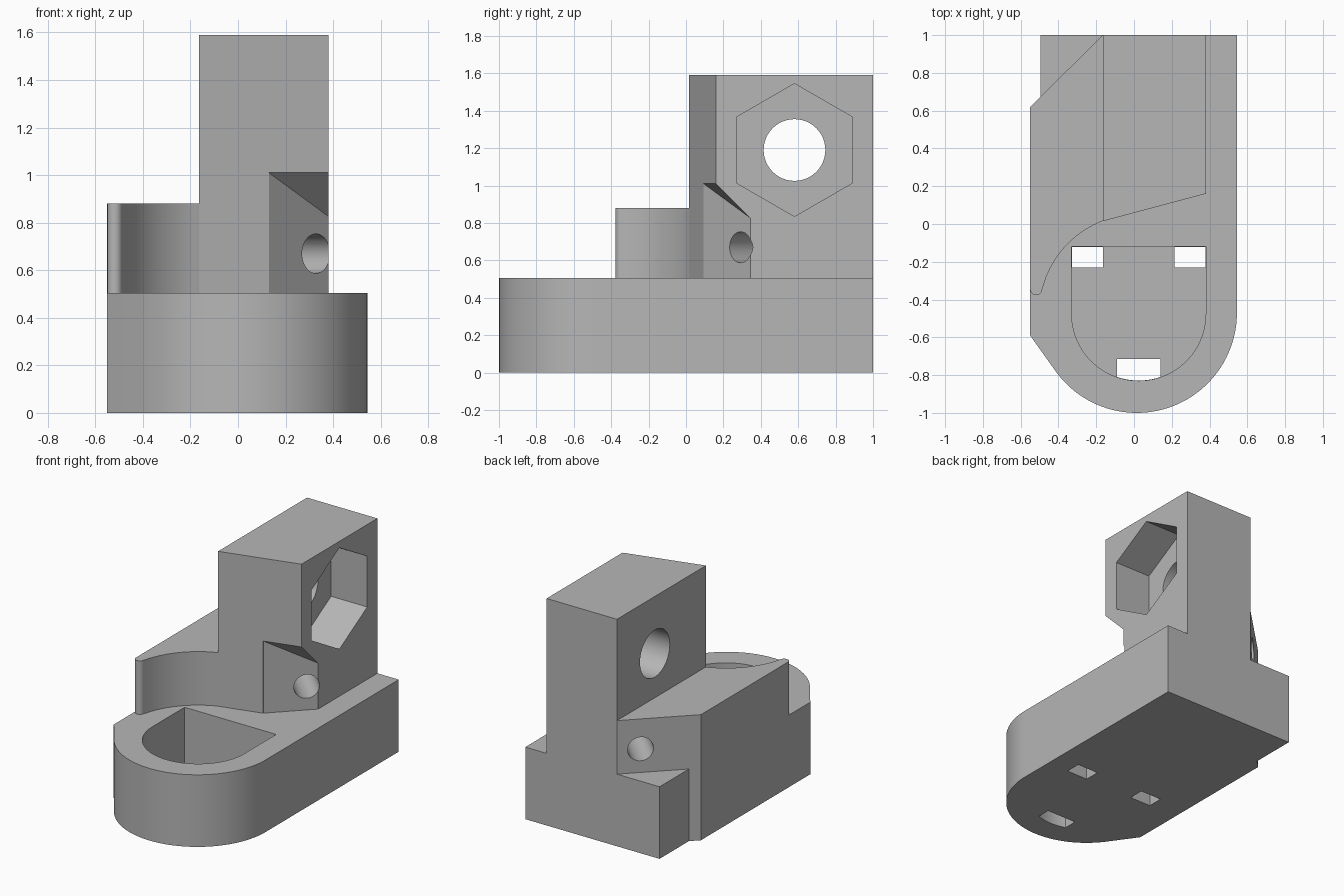
import bpy, bmesh
from math import radians, cos, sin
from mathutils import Vector

if "Cube" in bpy.data.objects:
    bpy.data.objects.remove(bpy.data.objects["Cube"])

grey = bpy.data.materials.new("plain grey")
grey.use_nodes = True
grey.diffuse_color = (0.47, 0.47, 0.47, 1)
grey.node_tree.nodes["Principled BSDF"].inputs["Base Color"].default_value = grey.diffuse_color


def arc(cx, cy, r, start, end, n=32):
    angles = [radians(start + (end - start) * i / n) for i in range(n + 1)]
    return [(cx + r * cos(a), cy + r * sin(a)) for a in angles]


def make_object(name, bm):
    bmesh.ops.recalc_face_normals(bm, faces=bm.faces)
    mesh = bpy.data.meshes.new(name)
    bm.to_mesh(mesh)
    bm.free()
    mesh.materials.append(grey)
    obj = bpy.data.objects.new(name, mesh)
    bpy.context.collection.objects.link(obj)
    return obj


def prism(name, outline, z0, z1):
    bm = bmesh.new()
    face = bm.faces.new([bm.verts.new((x, y, z0)) for x, y in outline])
    ext = bmesh.ops.extrude_face_region(bm, geom=[face])
    top = [v for v in ext["geom"] if isinstance(v, bmesh.types.BMVert)]
    bmesh.ops.translate(bm, verts=top, vec=(0, 0, z1 - z0))
    return make_object(name, bm)


def rod(name, start, end, radius, sides, turn=0):
    """Regular prism running from start to end."""
    start, end = Vector(start), Vector(end)
    axis = end - start
    obj = prism(name, arc(0, 0, radius, turn, turn + 360, sides)[:-1], 0, axis.length)
    obj.data.transform(axis.to_track_quat('Z', 'Y').to_matrix().to_4x4())
    obj.location = start
    return obj


def box(name, x0, x1, y0, y1, z0, z1):
    return prism(name, [(x0, y0), (x1, y0), (x1, y1), (x0, y1)], z0, z1)


def combine(target, tool, operation):
    """Apply a boolean and discard the tool."""
    mod = target.modifiers.new("boolean", 'BOOLEAN')
    mod.operation, mod.solver, mod.object = operation, 'EXACT', tool
    bpy.context.view_layer.update()
    result = target.evaluated_get(bpy.context.evaluated_depsgraph_get())
    mesh = bpy.data.meshes.new_from_object(result)
    target.modifiers.clear()
    target.data = mesh
    bpy.data.objects.remove(tool)


# Base with rounded front, bevelled front corner and notched back corner
body = prism("mount_body", arc(0.015, -0.47, 0.53, 0, -143.1, 48) + [
    (-0.55, -0.59), (-0.55, 0.62), (-0.495, 0.674), (-0.495, 1), (0.545, 1)], 0, 0.505)

# Side block with a concave front and a rounded tip
side_block = prism("side_block", [(0, 1), (-0.165, 1), (-0.55, 0.62)]
                   + arc(-0.518, -0.345, 0.032, 180, 360, 10)
                   + arc(0.02, -0.47, 0.52, 165, 110.9, 28) + [(0, 0.1)], 0.3, 0.88)
combine(body, side_block, 'UNION')

# Tower with a slanted front
tower = prism("tower", [(-0.165, 0.015), (0.38, 0.16), (0.38, 1), (-0.165, 1)], 0.3, 1.59)
combine(body, tower, 'UNION')

# Relief on the tower corner: upright 45 degree wall under a sloping roof
wall_a, wall_b, reach = Vector((0.13, 0.094)), Vector((0.43, 0.394)), 0.25
bm = bmesh.new()
plan = [wall_a, wall_b, Vector((0.43, 0.05)), Vector((0.13, -0.03))]
slope = 0.18 / 0.18
roof = [1.01 - slope * (p.y - 0.094 - 0.266 * (p.x - 0.13)) for p in plan]
low = [bm.verts.new((p.x, p.y, 0.505)) for p in plan]
high = [bm.verts.new((p.x, p.y, z)) for p, z in zip(plan, roof)]
bm.faces.new(low)
bm.faces.new((high[0], high[1], high[2]))
bm.faces.new((high[0], high[2], high[3]))
for i in range(4):
    j = (i + 1) % 4
    bm.faces.new((low[i], low[j], high[j], high[i]))
combine(body, make_object("corner_relief", bm), 'DIFFERENCE')

# Diagonal hole, bolt hole and hexagonal nut pocket
for hole in (rod("diagonal_hole", (0.62, 0, 0.67), (-0.48, 1.1, 0.67), 0.083, 40),
             rod("bolt_hole", (-0.4, 0.58, 1.19), (0.3, 0.58, 1.19), 0.165, 48)):
    combine(body, hole, 'DIFFERENCE')
nut = prism("nut_pocket", arc(0, 0, 0.355, 90, 450, 6)[:-1], 0, 0.4)
for v in nut.data.vertices:
    y, z, x = v.co
    v.co = (0.1 + x, 0.58 + y, 1.19 + z)
combine(body, nut, 'DIFFERENCE')

# D-shaped pocket with three slots through its floor
pocket = prism("pocket", arc(0.025, -0.475, 0.355, 180, 360, 48)
               + [(0.38, -0.12), (-0.33, -0.12)], 0.1, 0.7)
combine(body, pocket, 'DIFFERENCE')
front_slot = prism("front_slot", arc(0.025, -0.475, 0.354, 251, 289, 10)
                   + [(0.14, -0.715), (-0.09, -0.715)], -0.1, 0.2)
for slot in (box("slot", -0.329, -0.165, -0.23, -0.121, -0.1, 0.2),
             box("slot", 0.215, 0.379, -0.23, -0.121, -0.1, 0.2), front_slot):
    combine(body, slot, 'DIFFERENCE')

# Merge flush faces and keep the edges crisp
bm = bmesh.new()
bm.from_mesh(body.data)
bmesh.ops.remove_doubles(bm, verts=bm.verts, dist=0.0002)
bmesh.ops.dissolve_limit(bm, angle_limit=radians(0.5), verts=bm.verts, edges=bm.edges)
bm.to_mesh(body.data)
bm.free()
bpy.ops.object.select_all(action='DESELECT')
body.select_set(True)
bpy.context.view_layer.objects.active = body
bpy.ops.object.shade_smooth_by_angle(angle=radians(25))
